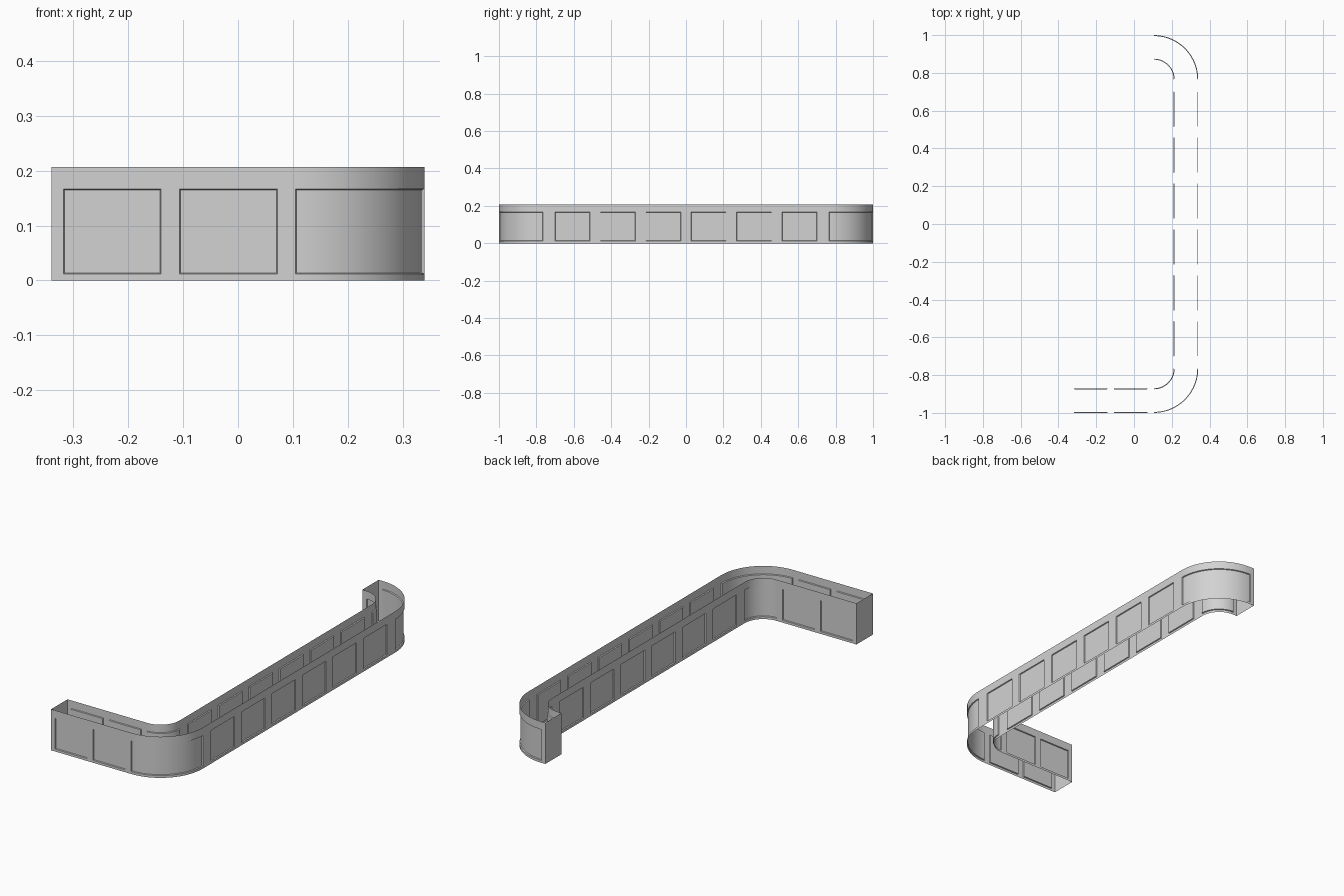
import bpy, bmesh
from math import sin, cos, pi, radians
from mathutils import Vector

cube = bpy.data.objects.get("Cube")
if cube:
    bpy.data.objects.remove(cube, do_unlink=True)

HEIGHT, PANEL_LOW, PANEL_HIGH = 0.207, 0.012, 0.167
LEDGE, RECESS = 0.002, 0.005
R_OUT, R_IN = 0.235, 0.105          # corner radii of the two walls
CX, CY = 0.105, 0.765               # corner centre
ARC_STEPS = 24

grey = bpy.data.materials.new("plain grey")
grey.use_nodes = True
colour = (0.65, 0.65, 0.65, 1)
grey.diffuse_color = colour
grey.node_tree.nodes["Principled BSDF"].inputs["Base Color"].default_value = colour


def corner(radius, start, cy):
    """Quarter turn, every span part of one curved panel."""
    return [(CX + radius * cos(start + pi / 2 * i / ARC_STEPS),
             cy + radius * sin(start + pi / 2 * i / ARC_STEPS),
             i < ARC_STEPS) for i in range(ARC_STEPS + 1)]


def wall_path(radius):
    """Points (x, y, panel starts here) from the front end to the back end."""
    front, side = -CY - radius, CX + radius
    path = [(-0.34, front, False)]
    for left, right in ((-0.318, -0.14), (-0.107, 0.072)):
        path += [(left, front, True), (right, front, False)]
    path += corner(radius, -pi / 2, -CY)
    for i in range(6):
        mid = (i - 2.5) * 0.243
        path += [(side, mid - 0.0935, True), (side, mid + 0.0935, False)]
    path += corner(radius, 0, CY)
    path.append((0.083, -front, False))
    return path


def finish(bm, name):
    mesh = bpy.data.meshes.new(name)
    bm.to_mesh(mesh)
    bm.free()
    mesh.materials.append(grey)
    obj = bpy.data.objects.new(name, mesh)
    bpy.context.collection.objects.link(obj)
    bpy.ops.object.select_all(action='DESELECT')
    obj.select_set(True)
    bpy.context.view_layer.objects.active = obj
    bpy.ops.object.shade_smooth_by_angle(angle=radians(30))
    return obj


def make_wall(name, radius, outward):
    """Thin sheet wall with shallow recessed panels."""
    path = wall_path(radius)
    levels = (0, PANEL_LOW, PANEL_HIGH, HEIGHT)
    bm = bmesh.new()
    grid = [[bm.verts.new((x, y, z)) for z in levels] for x, y, _ in path]
    panels = []
    for i in range(len(path) - 1):
        a, b = grid[i], grid[i + 1]
        for k in range(3):
            quad = [a[k], b[k], b[k + 1], a[k + 1]]
            face = bm.faces.new(quad if outward else quad[::-1])
            if k == 1 and path[i][2]:
                panels.append(face)
    bm.normal_update()
    bmesh.ops.inset_region(bm, faces=panels, thickness=LEDGE, depth=-RECESS,
                           use_even_offset=True, use_boundary=True)
    return finish(bm, name)


def make_cap(name, x, y_a, y_b):
    """Flat sheet closing one end, facing -x."""
    bm = bmesh.new()
    lo, hi = sorted((y_a, y_b))
    corners = ((hi, 0), (lo, 0), (lo, HEIGHT), (hi, HEIGHT))
    bm.faces.new([bm.verts.new(Vector((x, y, z))) for y, z in corners])
    return finish(bm, name)


make_wall("outer_wall", R_OUT, True)
make_wall("inner_wall", R_IN, False)
make_cap("front_end_cap", -0.34, -CY - R_OUT, -CY - R_IN)
make_cap("back_end_cap", 0.083, CY + R_OUT, CY + R_IN)
